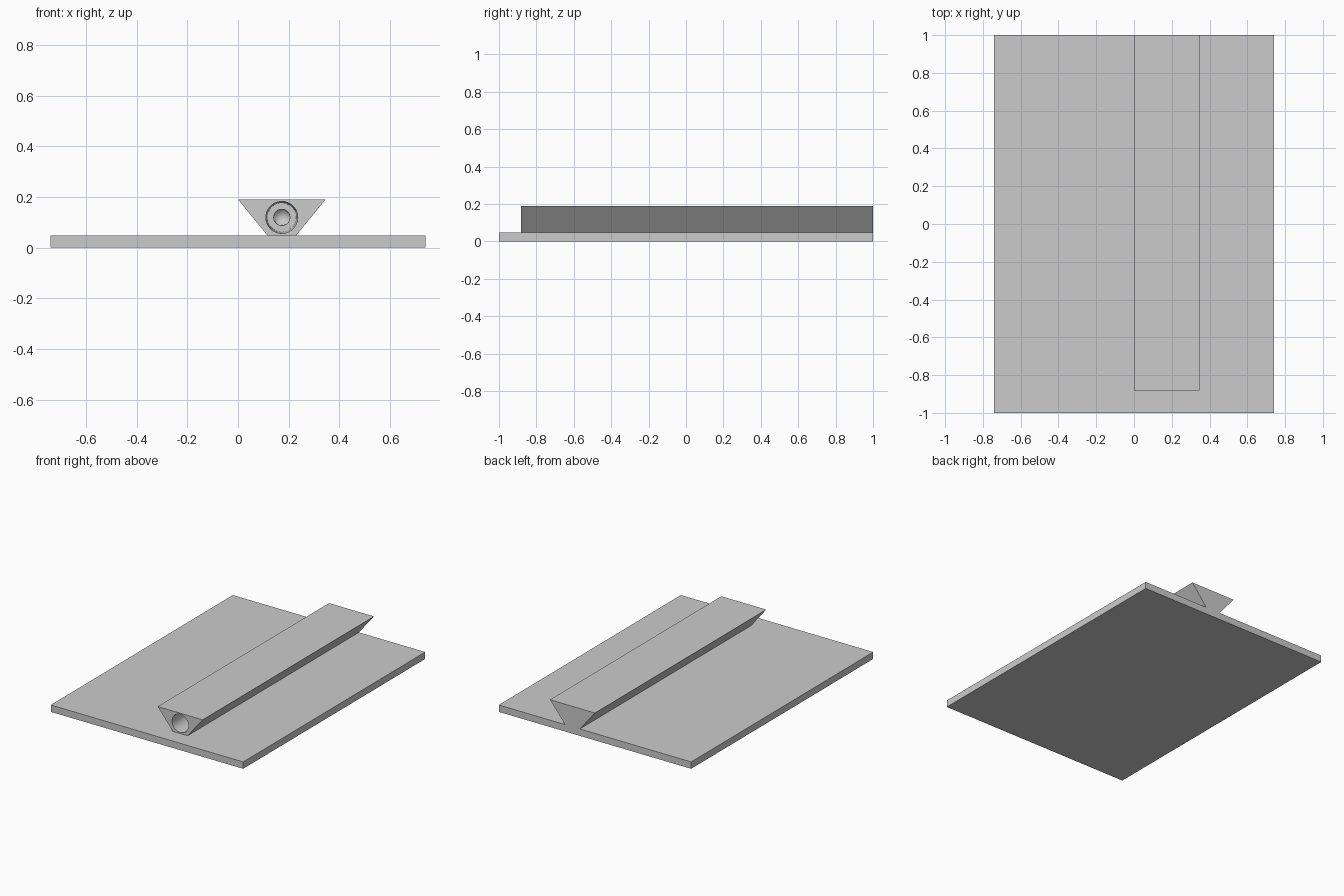
import bpy
import bmesh
import math

cube = bpy.data.objects.get("Cube")
if cube:
    bpy.data.objects.remove(cube, do_unlink=True)

# One plain grey for the whole model
grey = bpy.data.materials.new("plain_grey")
grey.use_nodes = True
colour = (0.6, 0.6, 0.6, 1.0)
grey.diffuse_color = colour
grey.node_tree.nodes["Principled BSDF"].inputs["Base Color"].default_value = colour


def finish(name, bm):
    bmesh.ops.recalc_face_normals(bm, faces=bm.faces)
    mesh = bpy.data.meshes.new(name)
    bm.to_mesh(mesh)
    bm.free()
    mesh.materials.append(grey)
    obj = bpy.data.objects.new(name, mesh)
    bpy.context.collection.objects.link(obj)
    return obj


def extrude_profile(name, outline, y0, y1):
    """Extrude an (x, z) outline along y."""
    bm = bmesh.new()
    face = bm.faces.new([bm.verts.new((x, y0, z)) for x, z in outline])
    new = bmesh.ops.extrude_face_region(bm, geom=[face])["geom"]
    verts = [v for v in new if isinstance(v, bmesh.types.BMVert)]
    bmesh.ops.translate(bm, verts=verts, vec=(0, y1 - y0, 0))
    return finish(name, bm)


def lathe_y(name, profile, x, z, segments=64):
    """Turn a (y, radius) profile about a line parallel to y."""
    bm = bmesh.new()
    verts = [bm.verts.new((x + r, y, z)) for y, r in profile]
    edges = [bm.edges.new(pair) for pair in zip(verts, verts[1:])]
    bmesh.ops.spin(bm, geom=verts + edges, cent=(x, 0, z), axis=(0, 1, 0),
                   angle=math.tau, steps=segments, use_duplicate=False)
    bmesh.ops.remove_doubles(bm, verts=bm.verts, dist=1e-5)
    return finish(name, bm)


# Flat base plate
W, T = 0.74, 0.048
extrude_profile("base_plate", [(-W, 0), (W, 0), (W, T), (-W, T)], -1, 1)

# Dovetail rail, wider at the top, flush with the back edge
front, mid, top = -0.882, 0.173, 0.19
rail = extrude_profile("dovetail_rail",
                       [(mid - 0.057, T), (mid + 0.057, T),
                        (mid + 0.173, top), (mid - 0.173, top)], front, 1)

# Stepped blind bore with a conical end
bore = lathe_y("bore_cutter",
               [(front - 0.05, 0), (front - 0.05, 0.0635), (front, 0.063),
                (front + 0.5, 0.057), (front + 0.5, 0.032),
                (front + 0.6, 0.031), (front + 0.635, 0)], mid, 0.119)
bore.hide_render = True
cut = rail.modifiers.new("bore", 'BOOLEAN')
cut.operation = 'DIFFERENCE'
cut.solver = 'EXACT'
cut.object = bore

bpy.ops.object.select_all(action='DESELECT')
rail.select_set(True)
bpy.context.view_layer.objects.active = rail
bpy.ops.object.modifier_apply(modifier=cut.name)
bpy.data.objects.remove(bore, do_unlink=True)
bpy.ops.object.shade_smooth_by_angle(angle=math.radians(30))
